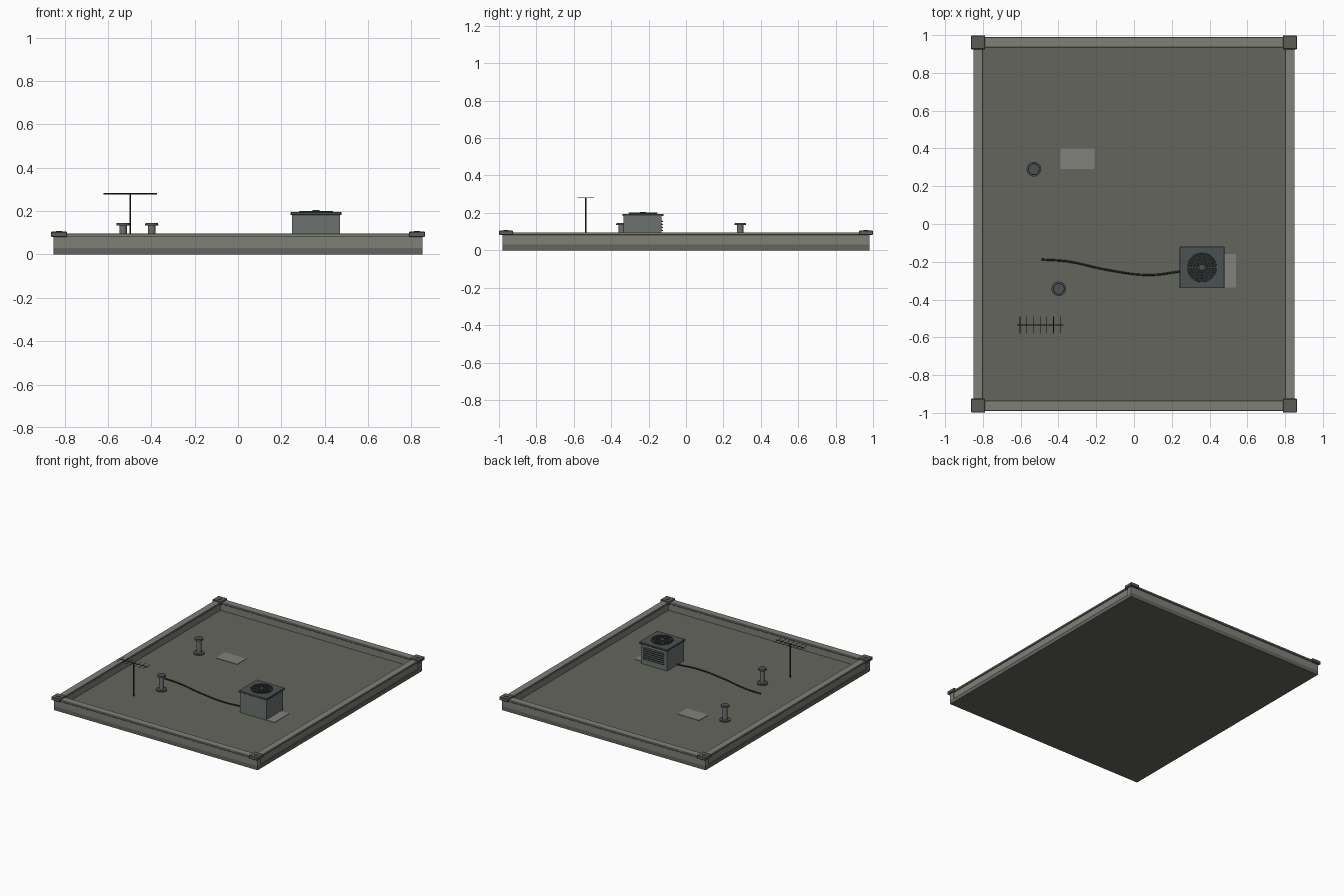
import bpy, math
from mathutils import Vector

if "Cube" in bpy.data.objects:
    bpy.data.objects.remove(bpy.data.objects["Cube"])


def material(name, r, g, b):
    m = bpy.data.materials.new(name)
    m.diffuse_color = (r, g, b, 1)
    m.use_nodes = True
    m.node_tree.nodes["Principled BSDF"].inputs["Base Color"].default_value = m.diffuse_color
    return m


FLOOR = material("roof_felt", 0.13, 0.13, 0.11)
WALL = material("concrete", 0.21, 0.215, 0.19)
STONE = material("dark_stone", 0.11, 0.11, 0.095)
METAL = material("unit_metal", 0.15, 0.17, 0.16)
DARK = material("dark_metal", 0.07, 0.085, 0.085)
BLACK = material("black", 0.025, 0.028, 0.027)
PATCH = material("patch", 0.22, 0.225, 0.2)
F = 0.03  # roof floor height


def finish(name, mat):
    o = bpy.context.object
    o.name = name
    o.data.materials.append(mat)
    return o


def box(name, x, y, z, mat, bevel=0, rot=(0, 0, 0)):
    """Box from (min, max) pairs."""
    c = [(a + b) / 2 for a, b in (x, y, z)]
    bpy.ops.mesh.primitive_cube_add(size=1, location=c)
    o = finish(name, mat)
    o.scale = [b - a for a, b in (x, y, z)]
    bpy.ops.object.transform_apply(location=False, rotation=False, scale=True)
    o.rotation_euler = rot
    if bevel:
        m = o.modifiers.new("bevel", 'BEVEL')
        m.width = bevel
        m.segments = 1
    return o


def rod(name, a, b, r, mat, sides=8, r2=None):
    """Cylinder or cone between two points."""
    a, b = Vector(a), Vector(b)
    bpy.ops.mesh.primitive_cone_add(vertices=sides, radius1=r, radius2=r if r2 is None else r2,
                                    depth=(b - a).length, location=(a + b) / 2)
    o = finish(name, mat)
    o.rotation_euler = (b - a).to_track_quat('Z', 'Y').to_euler()
    if sides > 10:
        bpy.ops.object.shade_smooth_by_angle(angle=math.radians(35))
    return o


# Roof slab
box("roof_slab", (-0.85, 0.85), (-0.98, 0.98), (0, F), FLOOR)

# Parapet walls, copings and corner caps
for s, side in ((-1, "front"), (1, "back")):
    y = s * 0.9625
    box(side + "_parapet", (-0.85, 0.85), (y - 0.0175, y + 0.0175), (0.02, 0.083), WALL)
    box(side + "_coping", (-0.85, 0.85), (y - 0.0275, y + 0.0275), (0.082, 0.096), WALL, 0.002)
for s, side in ((-1, "left"), (1, "right")):
    x = s * 0.825
    box(side + "_parapet", (x - 0.0175, x + 0.0175), (-0.95, 0.95), (0.02, 0.083), WALL)
    box(side + "_coping", (x - 0.026, x + 0.026), (-0.94, 0.94), (0.082, 0.096), WALL, 0.002)
    for t in (-1, 1):
        y = t * 0.962
        box("corner_cap", (x - 0.037, x + 0.037), (y - 0.037, y + 0.037), (0.081, 0.105), STONE, 0.003)
        rod("corner_stud", (x, y, 0.104), (x, y, 0.109), 0.014, STONE, 12)

# Repair patches
box("back_patch", (-0.39, -0.21), (0.29, 0.40), (F - 0.001, F + 0.003), PATCH)
box("unit_patch", (0.37, 0.54), (-0.335, -0.16), (F - 0.001, F + 0.003), PATCH)

# Vent pipes
for x, y in ((-0.53, 0.29), (-0.398, -0.343)):
    rod("vent_flange", (x, y, F - 0.001), (x, y, F + 0.008), 0.039, DARK, 16)
    rod("vent_pipe", (x, y, F), (x, y, 0.137), 0.017, METAL, 16)
    rod("vent_cap", (x, y, 0.134), (x, y, 0.145), 0.031, DARK, 16, 0.029)

# Air conditioning unit
cx, cy = 0.36, -0.23
box("unit_body", (0.25, 0.47), (-0.334, -0.132), (F, 0.183), METAL)
box("unit_lid", (0.242, 0.478), (-0.34, -0.12), (0.182, 0.195), DARK, 0.002)
for i in range(6):
    z = 0.075 + i * 0.016
    box("louver", (0.275, 0.445), (-0.135, -0.123), (z - 0.003, z + 0.003), DARK, rot=(-0.4, 0, 0))

# Fan, guard rings and spokes
rod("fan_well", (cx, cy, 0.194), (cx, cy, 0.1965), 0.073, BLACK, 32)
for i in range(4):
    bpy.ops.mesh.primitive_torus_add(major_segments=32, minor_segments=6, location=(cx, cy, 0.199),
                                     major_radius=0.075 - i * 0.016, minor_radius=0.003 if i == 0 else 0.0015)
    finish("guard_ring", DARK)
    bpy.ops.object.shade_smooth_by_angle()
for i in range(6):
    a = math.pi * i / 6
    d = Vector((math.cos(a), math.sin(a), 0)) * 0.075
    c = Vector((cx, cy, 0.2))
    rod("guard_spoke", c - d, c + d, 0.0015, DARK, 6)
rod("fan_hub", (cx, cy, 0.196), (cx, cy, 0.205), 0.016, DARK, 16)

# Power cable lying on the roof
cu = bpy.data.curves.new("cable", 'CURVE')
cu.dimensions = '3D'
cu.bevel_depth = 0.005
cu.bevel_resolution = 1
cu.resolution_u = 8
path = [(-0.49, -0.188), (-0.36, -0.197), (-0.13, -0.245), (0.08, -0.27), (0.255, -0.25)]
sp = cu.splines.new('BEZIER')
sp.bezier_points.add(len(path) - 1)
for p, (x, y) in zip(sp.bezier_points, path):
    p.co = (x, y, F + 0.006)
    p.handle_left_type = p.handle_right_type = 'AUTO'
cu.use_fill_caps = True
cu.materials.append(BLACK)
bpy.context.collection.objects.link(bpy.data.objects.new("cable", cu))

# Aerial
ax, ay = -0.497, -0.535
rod("aerial_mast", (ax, ay, F), (ax, ay, 0.283), 0.004, BLACK)
rod("aerial_boom", (-0.62, ay, 0.28), (-0.374, ay, 0.28), 0.0025, BLACK)
for i in range(7):
    x = ax + (i - 3) * 0.0355
    rod("aerial_element", (x, ay - 0.044, 0.28), (x, ay + 0.044, 0.28), 0.0018, BLACK, 6)
